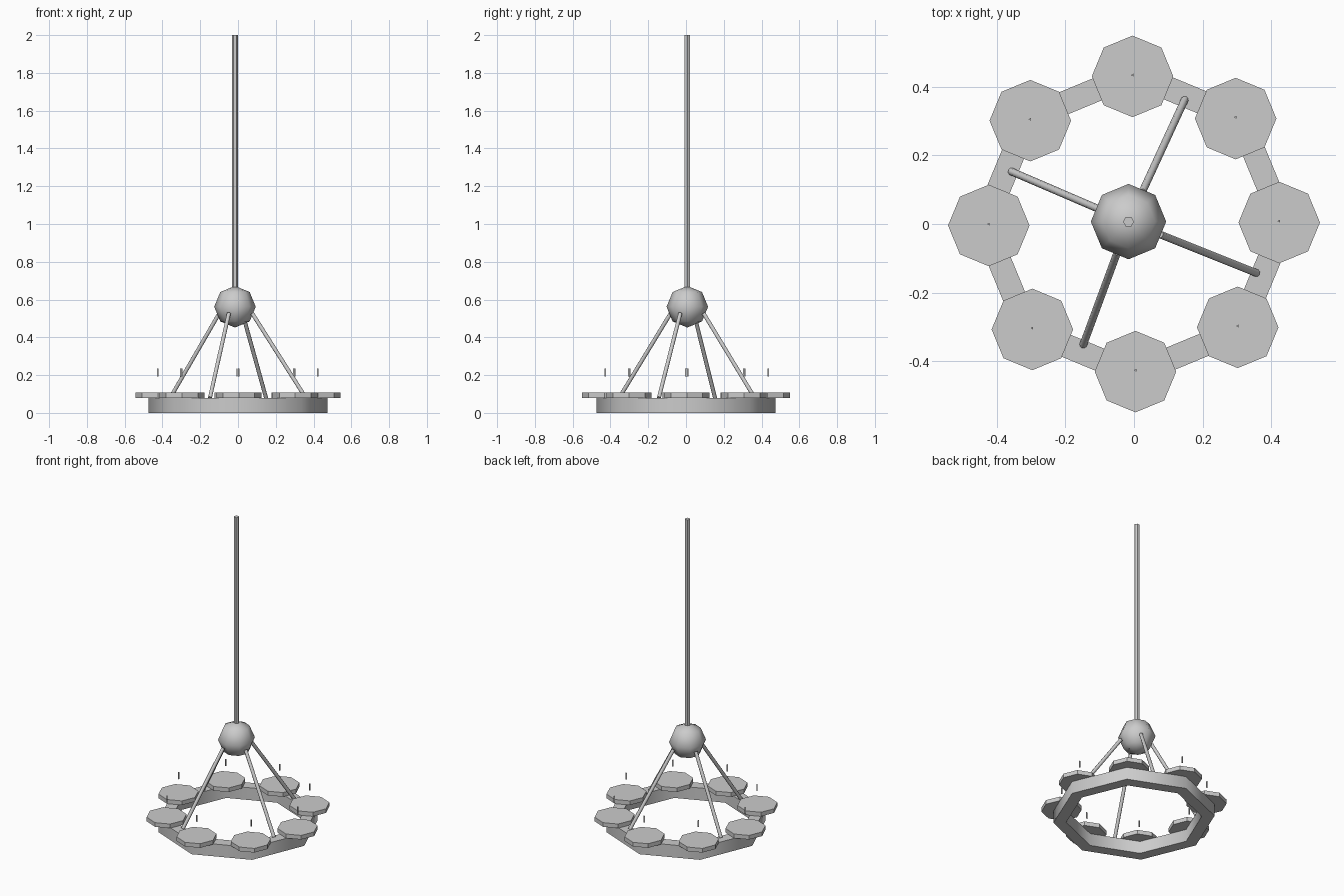
import bpy, bmesh, math
from mathutils import Vector

old = bpy.data.objects.get("Cube")
if old:
    bpy.data.objects.remove(old, do_unlink=True)

GREY = (0.6, 0.6, 0.6, 1)
metal = bpy.data.materials.new("light_grey_metal")
metal.use_nodes = True
metal.diffuse_color = GREY
metal.node_tree.nodes["Principled BSDF"].inputs["Base Color"].default_value = GREY


def finish(obj, name, smooth=True):
    obj.name = name
    obj.data.materials.append(metal)
    if smooth:
        bpy.ops.object.select_all(action='DESELECT')
        obj.select_set(True)
        bpy.context.view_layer.objects.active = obj
        bpy.ops.object.shade_smooth_by_angle(angle=math.radians(50))
    return obj


def rod(name, start, end, radius, sides, smooth=True):
    """Prism between two points, with a corner towards +x when upright."""
    a, b = Vector(start), Vector(end)
    bpy.ops.mesh.primitive_cylinder_add(
        vertices=sides, radius=radius, depth=(b - a).length, location=(a + b) / 2)
    obj = bpy.context.object
    axis = (b - a).normalized()
    if axis.z > 0.999:
        obj.rotation_euler.z = math.pi / 2
    else:
        obj.rotation_euler = axis.to_track_quat('Z', 'Y').to_euler()
    return finish(obj, name, smooth)


# Octagonal ring with a rectangular section
OUTER, INNER, HEIGHT, SIDES = 0.475, 0.40, 0.08, 8
bm = bmesh.new()
loops = []
for i in range(SIDES):
    a = math.tau * i / SIDES
    loops.append([bm.verts.new((r * math.cos(a), r * math.sin(a), z))
                  for r, z in ((INNER, 0), (OUTER, 0), (OUTER, HEIGHT), (INNER, HEIGHT))])
for i in range(SIDES):
    p, q = loops[i], loops[(i + 1) % SIDES]
    for k in range(4):
        n = (k + 1) % 4
        bm.faces.new((p[k], q[k], q[n], p[n]))
bmesh.ops.recalc_face_normals(bm, faces=bm.faces)
mesh = bpy.data.meshes.new("ring")
bm.to_mesh(mesh)
bm.free()
ring = bpy.data.objects.new("ring", mesh)
bpy.context.collection.objects.link(ring)
finish(ring, "ring")

# Drip trays, each with a small floating wick
for i in range(8):
    a = math.tau * i / 8
    x, y = 0.424 * math.cos(a + 0.01), 0.431 * math.sin(a + 0.01)
    rod(f"tray_{i + 1}", (x, y, 0.08), (x, y, 0.107), 0.119, 8, smooth=False)
    rod(f"wick_{i + 1}", (x, y + 0.004, 0.193), (x, y + 0.004, 0.236), 0.005, 3, smooth=False)

# Hub ball and hanging pole
HUB = Vector((-0.016, 0.007, 0.562))
bpy.ops.mesh.primitive_uv_sphere_add(segments=8, ring_count=4, radius=0.11, location=HUB)
finish(bpy.context.object, "hub_ball")
rod("hanging_pole", (HUB.x, HUB.y, 0.62), (HUB.x, HUB.y, 2.0), 0.016, 6)

# Slanted stays from the ring to the hub
for i in range(4):
    a = math.radians(-22.5 + 90 * i)
    d = Vector((math.cos(a), math.sin(a), 0))
    foot = d * 0.388 + Vector((0, 0.005, 0.08))
    head = d * 0.095 + Vector((-0.012, 0.006, 0.526))
    rod(f"stay_{i + 1}", foot, head, 0.011, 8)
